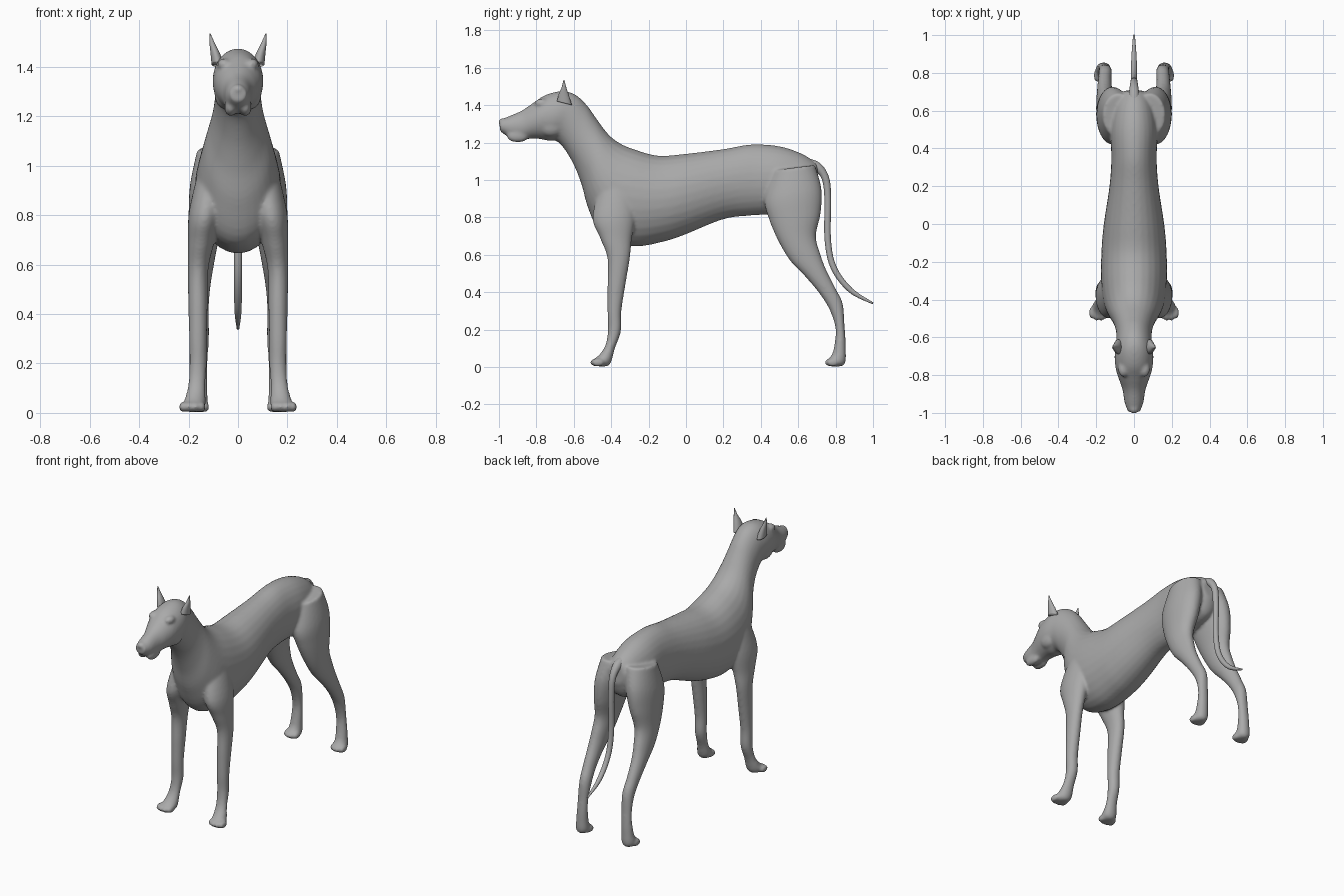
import bpy
import bmesh
import math
from mathutils import Vector, Matrix

default_cube = bpy.data.objects.get("Cube")
if default_cube:
    bpy.data.objects.remove(default_cube, do_unlink=True)

RING_SIDES = 28
STEPS_BETWEEN = 5


def make_material(name, colour):
    material = bpy.data.materials.new(name)
    material.use_nodes = True
    material.diffuse_color = colour
    material.node_tree.nodes["Principled BSDF"].inputs["Base Color"].default_value = colour
    return material


coat = make_material("grey_coat", (0.4, 0.4, 0.4, 1))


def spline(before, start, end, after, t):
    """Smooth blend from start to end, guided by the neighbouring sections."""
    return [b + 0.5 * t * (c - a + t * (2 * a - 5 * b + 4 * c - d + t * (3 * (b - c) + d - a)))
            for a, b, c, d in zip(before, start, end, after)]


def refine(sections):
    last = len(sections) - 1
    result = []
    for i in range(last):
        neighbours = [sections[max(0, min(last, i + k))] for k in (-1, 0, 1, 2)]
        result += [spline(*neighbours, step / STEPS_BETWEEN) for step in range(STEPS_BETWEEN)]
    return result + [sections[last]]


def loft(bm, sections, side=1):
    """Skin oval rings; a section is front y, z, back y, z, centre x, half width."""
    rings = []
    for y1, z1, y2, z2, x, width in refine(sections):
        middle = Vector((side * x, (y1 + y2) / 2, (z1 + z2) / 2))
        reach = Vector((0, (y1 - y2) / 2, (z1 - z2) / 2))
        across = Vector((width, 0, 0))
        angles = [math.tau * k / RING_SIDES for k in range(RING_SIDES)]
        rings.append([bm.verts.new(middle + reach * math.cos(a) + across * math.sin(a))
                      for a in angles])
    faces = [bm.faces.new(rings[0]), bm.faces.new(rings[-1])]
    for lower, upper in zip(rings, rings[1:]):
        for k in range(RING_SIDES):
            n = (k + 1) % RING_SIDES
            faces.append(bm.faces.new((lower[k], lower[n], upper[n], upper[k])))
    bmesh.ops.recalc_face_normals(bm, faces=faces)


def ball(bm, centre, size):
    matrix = Matrix.Translation(centre) @ Matrix.Diagonal((*size, 1))
    bmesh.ops.create_uvsphere(bm, u_segments=16, v_segments=10, radius=1, matrix=matrix)


def finish(bm, name):
    mesh = bpy.data.meshes.new(name)
    bm.to_mesh(mesh)
    bm.free()
    mesh.materials.append(coat)
    mesh.shade_smooth()
    obj = bpy.data.objects.new(name, mesh)
    bpy.context.collection.objects.link(obj)
    return obj


# Rump, back, chest, neck, skull and muzzle: top y, z, bottom y, z, half width
trunk = [
    (.70, 1.09, .71, .96, .05),
    (.62, 1.14, .66, .86, .10),
    (.5, 1.18, .5, .82, .125),
    (.35, 1.19, .35, .81, .12),
    (.2, 1.165, .2, .79, .13),
    (0, 1.14, 0, .71, .16),
    (-.15, 1.13, -.12, .67, .172),
    (-.28, 1.165, -.28, .645, .175),
    (-.36, 1.2, -.44, .69, .165),
    (-.42, 1.25, -.52, .84, .14),
    (-.48, 1.33, -.56, .98, .11),
    (-.53, 1.4, -.61, 1.1, .095),
    (-.59, 1.455, -.68, 1.2, .095),
    (-.66, 1.475, -.74, 1.21, .103),
    (-.75, 1.455, -.79, 1.22, .096),
    (-.82, 1.41, -.84, 1.22, .077),
    (-.88, 1.37, -.88, 1.21, .06),
    (-.95, 1.34, -.94, 1.225, .05),
    (-.995, 1.32, -.995, 1.26, .032),
]

# Shoulder down to the front paw
front_leg = [
    (-.46, .97, -.28, 1, .1, .06),
    (-.5, .8, -.27, .82, .133, .066),
    (-.46, .69, -.29, .68, .15, .053),
    (-.42, .58, -.3, .58, .162, .042),
    (-.42, .43, -.325, .43, .162, .039),
    (-.42, .3, -.345, .3, .162, .036),
    (-.417, .2, -.348, .19, .162, .035),
    (-.43, .12, -.38, .1, .167, .035),
    (-.46, .07, -.41, .01, .175, .045),
    (-.5, .035, -.48, .005, .182, .045),
]

# Thigh, hock and hind paw
hind_leg = [
    (.46, 1.05, .69, 1.08, .08, .085),
    (.42, .9, .725, .95, .108, .086),
    (.44, .8, .72, .82, .125, .075),
    (.49, .68, .695, .7, .14, .06),
    (.555, .57, .72, .6, .15, .05),
    (.64, .48, .75, .52, .155, .042),
    (.715, .39, .8, .42, .155, .036),
    (.77, .3, .838, .34, .152, .035),
    (.8, .2, .848, .22, .155, .033),
    (.79, .1, .855, .1, .16, .036),
    (.775, .06, .845, .01, .163, .042),
    (.75, .035, .76, .005, .165, .042),
]

# Body skin: every mass is fused into one smooth surface
bm = bmesh.new()
loft(bm, [(*s[:4], 0, s[4]) for s in trunk])
for side in (1, -1):
    loft(bm, front_leg, side)
    loft(bm, hind_leg, side)
    # Four toes on each paw
    for toe in range(4):
        spread = toe - 1.5
        bend = 0.01 * abs(spread)
        ball(bm, (side * (.185 + .025 * spread), -.485 + bend, .024), (.017, .034, .022))
        ball(bm, (side * (.165 + .022 * spread), .77 + bend, .024), (.016, .034, .022))
    # Brow, cheek and hanging upper lip
    ball(bm, (side * .055, -.77, 1.41), (.03, .04, .025))
    ball(bm, (side * .055, -.72, 1.29), (.04, .07, .06))
    ball(bm, (side * .03, -.9, 1.235), (.025, .06, .035))
# Nose
ball(bm, (0, -.98, 1.31), (.028, .024, .02))
body = finish(bm, "body")
remesh = body.modifiers.new("fuse", 'REMESH')
remesh.mode = 'VOXEL'
remesh.voxel_size = 0.008
remesh.use_smooth_shade = True
soften = body.modifiers.new("soften", 'SMOOTH')
soften.factor = 0.5
soften.iterations = 10

# Tail: hangs from the rump and sweeps backwards at the tip
tail_path = [(.63, 1.09, .03), (.7, 1.07, .026), (.745, 1.01, .02), (.758, .9, .018),
             (.758, .68, .017), (.79, .53, .016), (.88, .41, .014), (1, .34, .005)]
tail_sections = []
for i, (y, z, radius) in enumerate(tail_path):
    y0, z0, _ = tail_path[max(i - 1, 0)]
    y1, z1, _ = tail_path[min(i + 1, len(tail_path) - 1)]
    across = Vector((z0 - z1, y1 - y0)).normalized() * radius
    tail_sections.append((y + across.x, z + across.y, y - across.x, z - across.y, 0, radius))
bm = bmesh.new()
loft(bm, tail_sections)
finish(bm, "tail")

# Ears: small upright points
for side, name in ((1, "left_ear"), (-1, "right_ear")):
    bm = bmesh.new()
    loft(bm, [(-.69, 1.42, -.61, 1.4, .082, .025), (-.68, 1.46, -.625, 1.45, .092, .019),
              (-.665, 1.495, -.64, 1.495, .104, .011), (-.655, 1.535, -.65, 1.535, .113, .002)], side)
    finish(bm, name)
